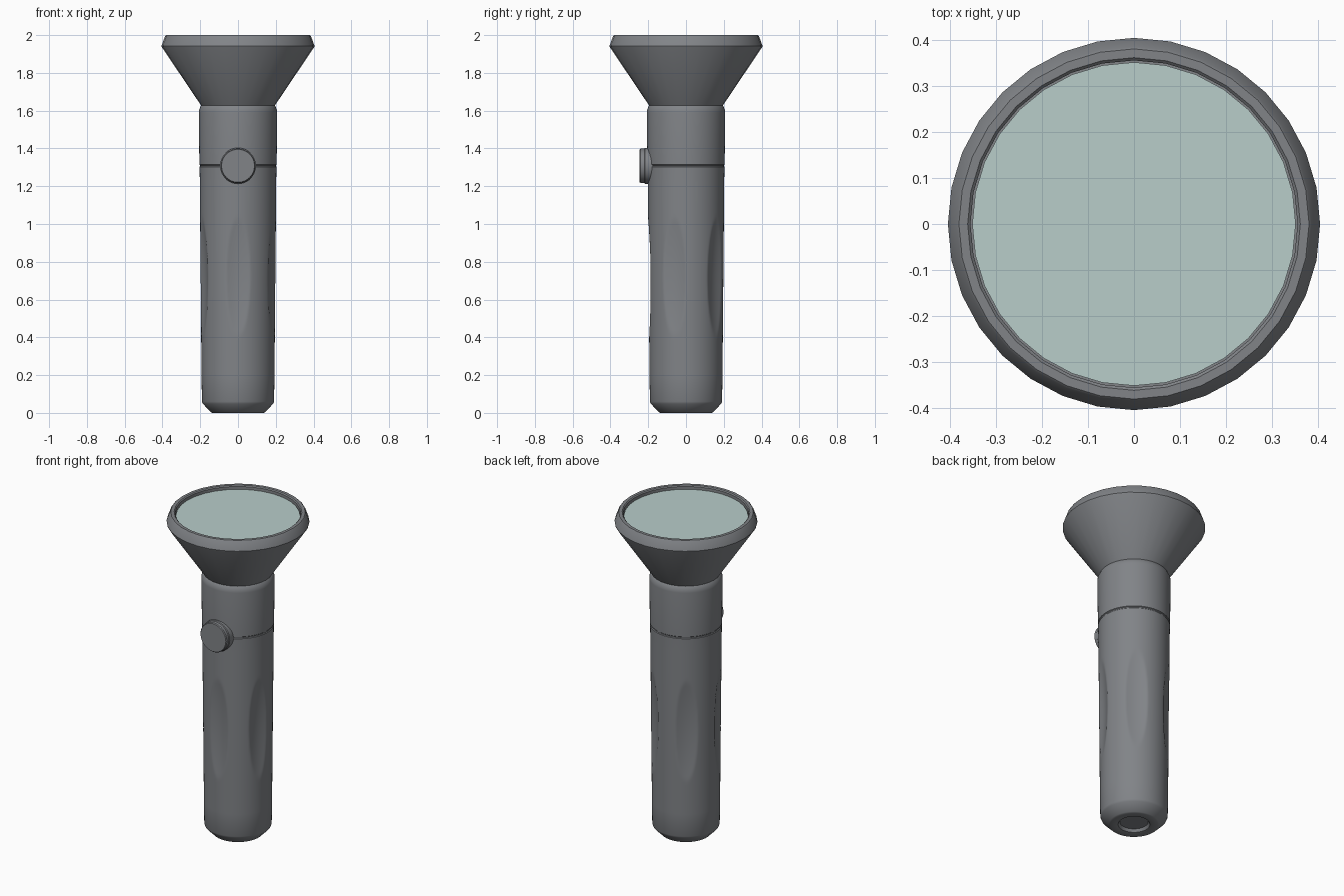
import bpy, bmesh, math
from mathutils import Matrix

if "Cube" in bpy.data.objects:
    bpy.data.objects.remove(bpy.data.objects["Cube"])


def material(name, rgb):
    m = bpy.data.materials.new(name)
    m.diffuse_color = (*rgb, 1)
    m.use_nodes = True
    m.node_tree.nodes["Principled BSDF"].inputs["Base Color"].default_value = m.diffuse_color
    return m


GREY = material("slate grey", (0.22, 0.23, 0.245))
GLASS = material("pale lens green", (0.48, 0.61, 0.59))


def lathe(name, profile, mat, segs, shape=None, matrix=None, angle=30):
    """Revolve (radius, z) points about z; radius 0 makes a pole."""
    bm = bmesh.new()
    rings = []
    for r, z in profile:
        if r == 0:
            rings.append([bm.verts.new((0, 0, z))] * segs)
            continue
        ring = []
        for i in range(segs):
            a = 2 * math.pi * i / segs
            q = shape(r, a, z) if shape else r
            ring.append(bm.verts.new((q * math.cos(a), q * math.sin(a), z)))
        rings.append(ring)
    for lo, hi in zip(rings, rings[1:]):
        for i in range(segs):
            j = (i + 1) % segs
            bm.faces.new(list(dict.fromkeys((lo[i], lo[j], hi[j], hi[i]))))
    bmesh.ops.recalc_face_normals(bm, faces=bm.faces)
    if matrix:
        bm.transform(matrix)
    me = bpy.data.meshes.new(name)
    bm.to_mesh(me)
    bm.free()
    me.materials.append(mat)
    ob = bpy.data.objects.new(name, me)
    bpy.context.collection.objects.link(ob)
    bpy.ops.object.select_all(action='DESELECT')
    ob.select_set(True)
    bpy.context.view_layer.objects.active = ob
    bpy.ops.object.shade_smooth_by_angle(angle=math.radians(angle))
    return ob


# Five shallow oval finger grips around the handle
def grips(r, a, z):
    for k in range(5):
        c = math.radians(-90 + 72 * k)
        d = (a - c + math.pi) % (2 * math.pi) - math.pi
        e = (d * 0.2 / 0.065) ** 2 + ((z - 0.72) / 0.31) ** 2
        if e < 1:
            return r - 0.018 * (1 - e)
    return r


# Handle with recessed base, grips, seam groove and rounded shoulder
base = [(0, 0.02), (0.08, 0.02), (0.09, 0.003), (0.10, 0), (0.135, 0), (0.143, 0.004),
        (0.186, 0.048), (0.191, 0.06)]
grip = [(0.193 + 0.009 * (z - 0.2), z) for z in (0.2 + 0.02 * i for i in range(53))]
top = [(0.2035, 1.302), (0.200, 1.306), (0.200, 1.311), (0.2045, 1.315),
       (0.2075, 1.59), (0.206, 1.605), (0.197, 1.625), (0.187, 1.635), (0, 1.635)]
lathe("handle", base + grip + top, GREY, 160, grips)

# Flared head with bevelled rim and a lens seat
lathe("head", [(0, 1.615), (0.188, 1.615), (0.197, 1.63), (0.403, 1.936), (0.405, 1.943),
               (0.386, 1.995), (0.381, 2.0), (0.362, 2.0), (0.356, 1.994),
               (0.356, 1.965), (0, 1.965)], GREY, 32)

# Lens disc
lathe("lens", [(0, 1.968), (0.352, 1.968), (0.352, 1.978), (0, 1.978)], GLASS, 32)

# Round switch on the front
to_front = Matrix.Translation((0, 0, 1.308)) @ Matrix.Rotation(math.radians(90), 4, 'X')
lathe("switch_collar", [(0, 0.15), (0.095, 0.15), (0.095, 0.217), (0.091, 0.221), (0, 0.221)],
      GREY, 48, matrix=to_front)
lathe("switch_button", [(0, 0.2), (0.091, 0.2), (0.091, 0.24), (0.087, 0.245), (0, 0.245)],
      GREY, 48, matrix=to_front)
